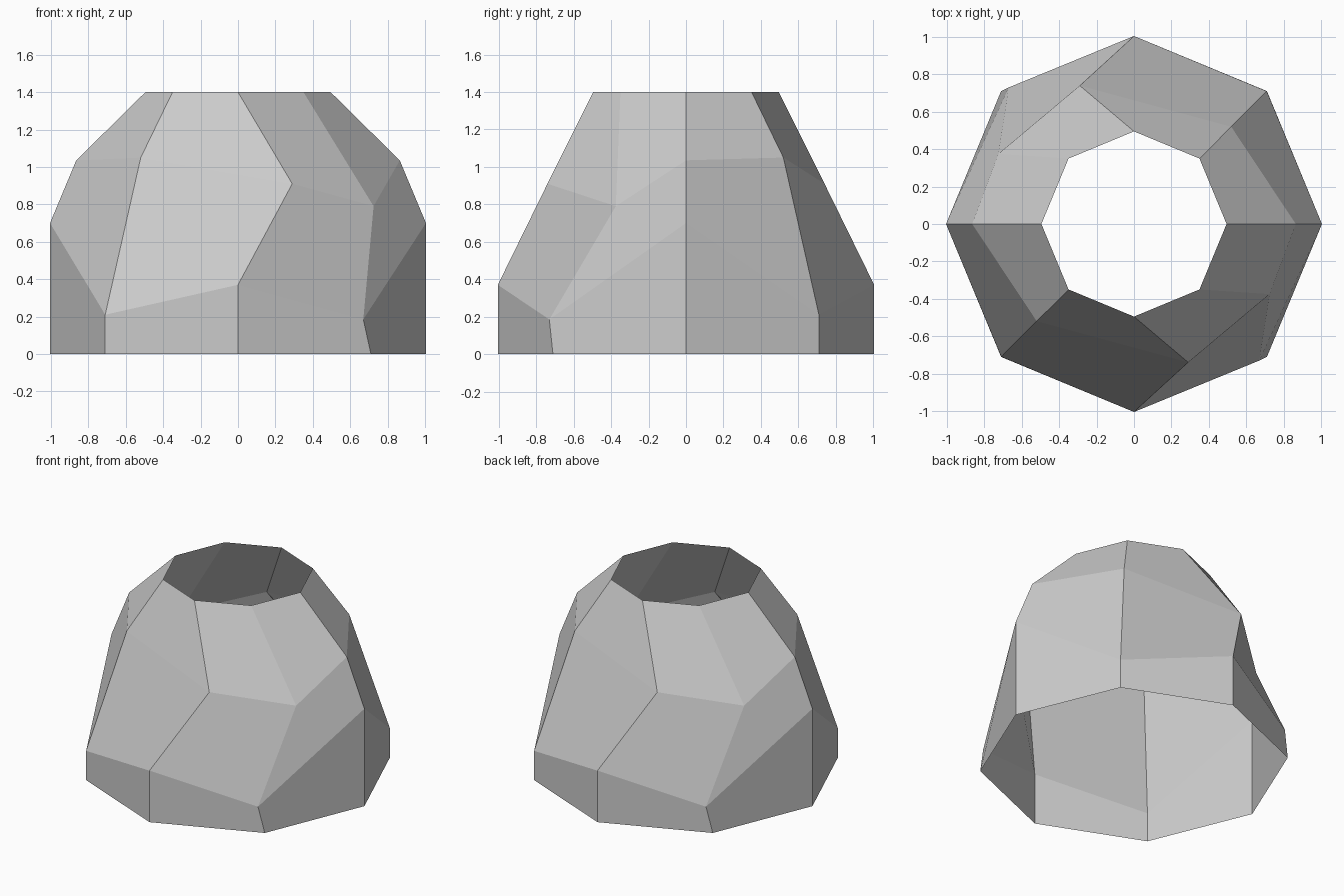
import bpy, bmesh, math

if "Cube" in bpy.data.objects:
    bpy.data.objects.remove(bpy.data.objects["Cube"])

GAP = 0.022  # half of the gap between neighbouring panels


def half_turn(pts):
    """Complete a ring: the second half is the first turned 180 degrees."""
    return pts + [(-x, -y, z) for x, y, z in pts]


def octagon(radius, z):
    return [(radius * math.cos(i * math.pi / 4), radius * math.sin(i * math.pi / 4), z)
            for i in range(8)]


# Corner rings of the dome, from the ground to the open top
base = octagon(1.005, 0.0)
low = half_turn([(1.005, 0, 0.70), (0.71, 0.71, 0.21), (0, 1.005, 0.37), (-0.67, 0.73, 0.185)])
high = half_turn([(0.865, 0, 1.035), (0.52, 0.52, 1.05), (-0.29, 0.74, 0.91), (-0.725, 0.375, 0.79)])
rim = octagon(0.495, 1.40)


def panel_ring(name, lower, upper):
    """Eight separate flat panels between two corner rings."""
    bm = bmesh.new()
    for i in range(8):
        j = (i + 1) % 8
        bm.faces.new([bm.verts.new(p) for p in (lower[i], lower[j], upper[j], upper[i])])
    res = bmesh.ops.inset_individual(bm, faces=bm.faces[:], thickness=GAP, use_even_offset=True)
    bmesh.ops.delete(bm, geom=res["faces"], context='FACES')
    # One back-left ground panel reaches right down to the floor
    if name == "ground_panels":
        for f in bm.faces:
            c = f.calc_center_median()
            if c.x < -0.7 and c.y > 0.1:
                for v in f.verts:
                    if v.co.z < 0.05:
                        v.co.z = 0.0
    mesh = bpy.data.meshes.new(name)
    bm.to_mesh(mesh)
    bm.free()
    obj = bpy.data.objects.new(name, mesh)
    bpy.context.collection.objects.link(obj)


panel_ring("ground_panels", base, low)
panel_ring("wall_panels", low, high)
panel_ring("roof_panels", high, rim)
